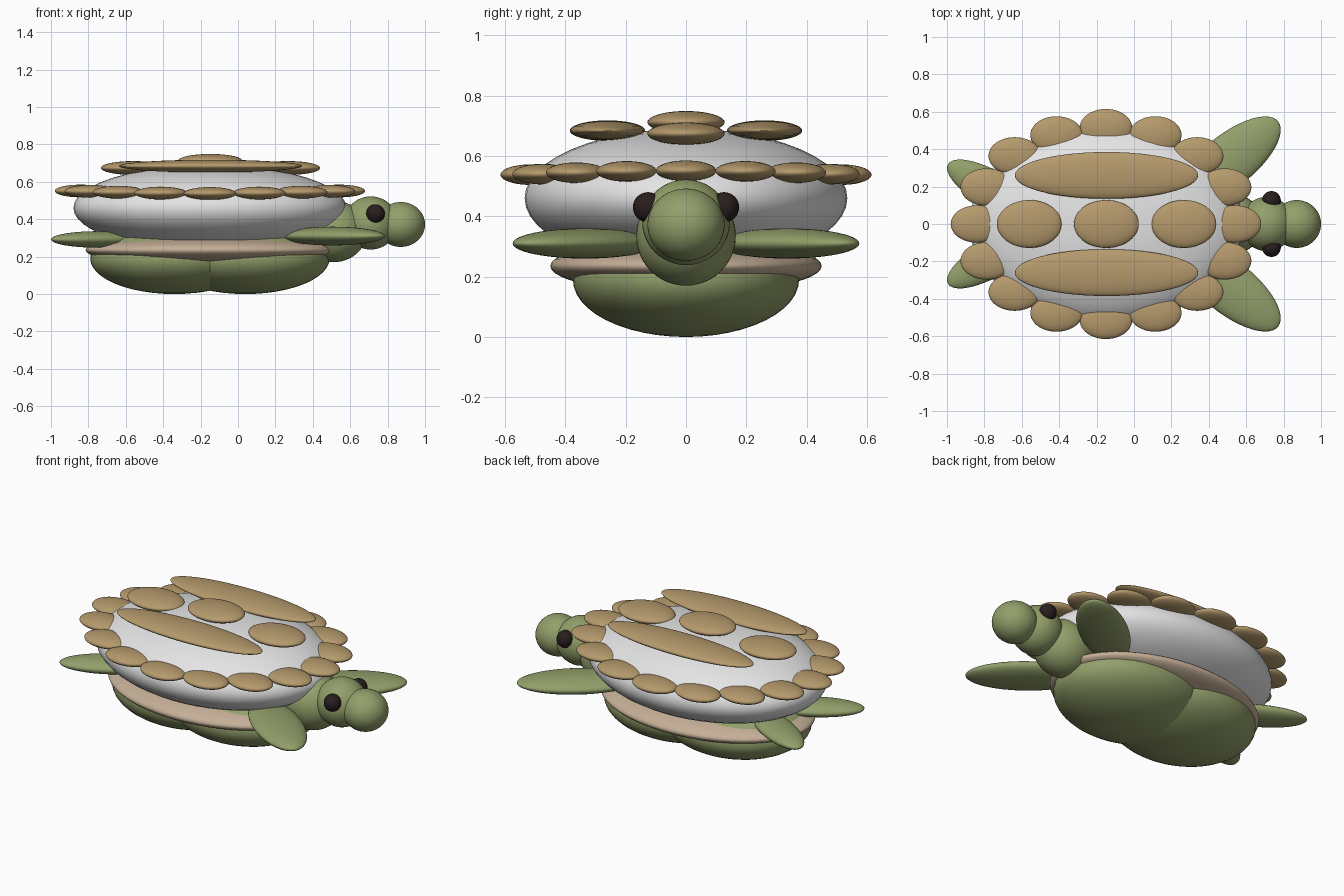
import bpy
from math import sin, cos, pi, radians

cube = bpy.data.objects.get("Cube")
if cube:
    bpy.data.objects.remove(cube, do_unlink=True)


def make_material(name, rgb):
    mat = bpy.data.materials.new(name)
    mat.use_nodes = True
    color = (*rgb, 1)
    mat.diffuse_color = color
    mat.node_tree.nodes["Principled BSDF"].inputs["Base Color"].default_value = color
    return mat


green = make_material("skin green", (0.29, 0.35, 0.145))
brown = make_material("scute brown", (0.46, 0.32, 0.15))
white = make_material("shell white", (0.78, 0.78, 0.79))
tan = make_material("rim tan", (0.56, 0.43, 0.31))
dark = make_material("eye dark", (0.022, 0.013, 0.013))


def ellipsoid(name, center, radii, mat, turn=0):
    """Smooth ellipsoid, turned about the vertical axis by degrees."""
    bpy.ops.mesh.primitive_uv_sphere_add(segments=48, ring_count=24, location=center)
    obj = bpy.context.object
    obj.name = name
    obj.scale = radii
    obj.rotation_euler.z = radians(turn)
    obj.data.materials.append(mat)
    bpy.ops.object.shade_smooth()
    return obj


# Shell, rim band and belly
ellipsoid("shell", (-0.15, 0, 0.46), (0.73, 0.535, 0.23), white)
ellipsoid("rim_band", (-0.15, 0, 0.235), (0.665, 0.45, 0.09), tan)
ellipsoid("belly_rear", (-0.34, 0, 0.19), (0.45, 0.375, 0.19), green)
ellipsoid("belly_front", (0.04, 0, 0.19), (0.45, 0.375, 0.19), green)

# Neck, head and snout
ellipsoid("neck", (0.51, 0, 0.335), (0.18, 0.165, 0.165), green)
ellipsoid("head", (0.71, 0, 0.38), (0.145, 0.145, 0.142), green)
ellipsoid("snout", (0.87, 0, 0.372), (0.13, 0.128, 0.12), green)

# Paired eyes, flippers and long scutes
for side, s in (("left", 1), ("right", -1)):
    ellipsoid(f"eye_{side}", (0.735, s * 0.126, 0.43), (0.05, 0.05, 0.05), dark)
    ellipsoid(f"front_flipper_{side}", (0.505, s * 0.335, 0.31),
              (0.341, 0.14, 0.05), green, s * 38.8)
    ellipsoid(f"rear_flipper_{side}", (-0.752, s * 0.18, 0.292),
              (0.28, 0.1, 0.044), green, s * 150)
    ellipsoid(f"long_scute_{side}", (-0.147, s * 0.26, 0.684),
              (0.49, 0.125, 0.034), brown)

# Scutes along the spine
for name, x, z in (("rear", -0.56, 0.674), ("middle", -0.148, 0.712), ("front", 0.267, 0.674)):
    ellipsoid(f"spine_scute_{name}", (x, 0, z), (0.173, 0.128, 0.037), brown)

# Ring of scutes around the shell
COUNT = 16
for i in range(COUNT):
    a = 2 * pi * i / COUNT
    center = (-0.15 + 0.69 * cos(a), 0.515 * sin(a), 0.538 + 0.013 * cos(a) ** 2)
    ellipsoid(f"edge_scute_{i + 1}", center, (0.14, 0.1, 0.034), brown)
